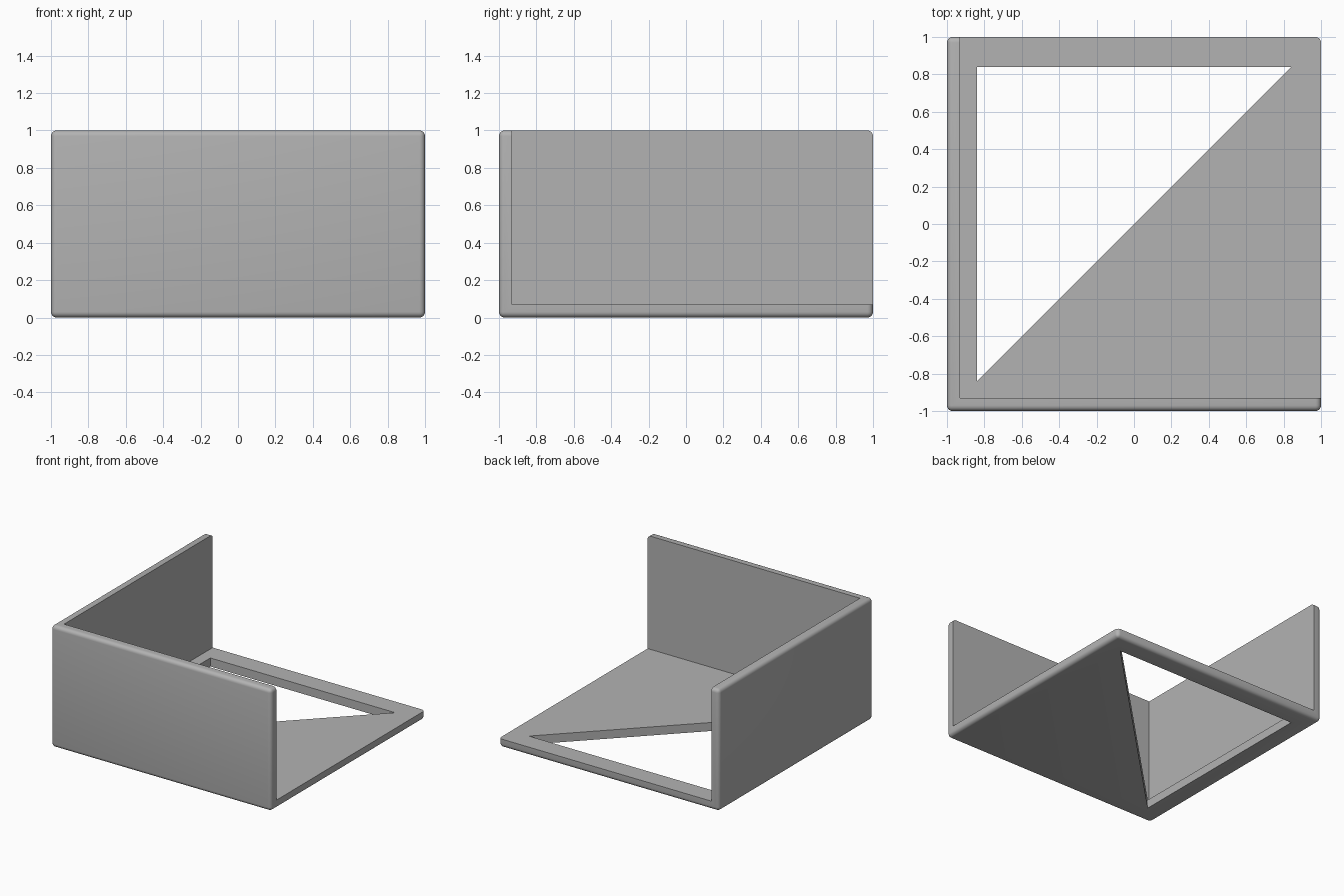
import bpy
import bmesh
from math import radians
from mathutils import Matrix

default = bpy.data.objects.get("Cube")
if default:
    bpy.data.objects.remove(default, do_unlink=True)

WALL = 0.07      # thickness of walls and floor
ROUND = 0.03     # radius of the outer edges
HOLE = 0.84      # half size of the triangular opening

grey = bpy.data.materials.new("plain_grey")
grey.use_nodes = True
colour = (0.45, 0.45, 0.45, 1)
grey.diffuse_color = colour
grey.node_tree.nodes["Principled BSDF"].inputs["Base Color"].default_value = colour


def add_object(name, bm):
    mesh = bpy.data.meshes.new(name)
    bmesh.ops.recalc_face_normals(bm, faces=bm.faces)
    bm.to_mesh(mesh)
    bm.free()
    mesh.materials.append(grey)
    obj = bpy.data.objects.new(name, mesh)
    bpy.context.collection.objects.link(obj)
    return obj


def box(name, low, high, radius=0):
    bm = bmesh.new()
    size = [h - l for l, h in zip(low, high)]
    centre = [(h + l) / 2 for l, h in zip(low, high)]
    bmesh.ops.create_cube(bm, size=1, matrix=Matrix.Translation(centre) @ Matrix.Diagonal((*size, 1)))
    if radius:
        bmesh.ops.bevel(bm, geom=bm.edges[:], offset=radius, segments=5,
                        profile=0.5, affect='EDGES')
    return add_object(name, bm)


def prism(name, outline, bottom, top):
    bm = bmesh.new()
    face = bm.faces.new([bm.verts.new((x, y, bottom)) for x, y in outline])
    side = bmesh.ops.extrude_face_region(bm, geom=[face])["geom"]
    bmesh.ops.translate(bm, vec=(0, 0, top - bottom),
                        verts=[v for v in side if isinstance(v, bmesh.types.BMVert)])
    return add_object(name, bm)


# Rounded block that becomes the corner tray
tray = box("corner_tray", (-1, -1, 0), (1, 1, 1), ROUND)

# Cutters: the open interior and the triangular floor opening
inner = WALL - 1
cutters = [
    box("interior_cutter", (inner, inner, WALL), (2, 2, 2)),
    prism("floor_opening_cutter", [(-HOLE, -HOLE), (HOLE, HOLE), (-HOLE, HOLE)], -0.5, 0.5),
]

bpy.ops.object.select_all(action='DESELECT')
bpy.context.view_layer.objects.active = tray
tray.select_set(True)
for cutter in cutters:
    cutter.hide_render = True
    cut = tray.modifiers.new(cutter.name, 'BOOLEAN')
    cut.operation = 'DIFFERENCE'
    cut.solver = 'EXACT'
    cut.object = cutter
    bpy.ops.object.modifier_apply(modifier=cut.name)
    bpy.data.objects.remove(cutter, do_unlink=True)

# Soft outer edges, crisp cut edges
bpy.ops.object.shade_smooth_by_angle(angle=radians(30))
